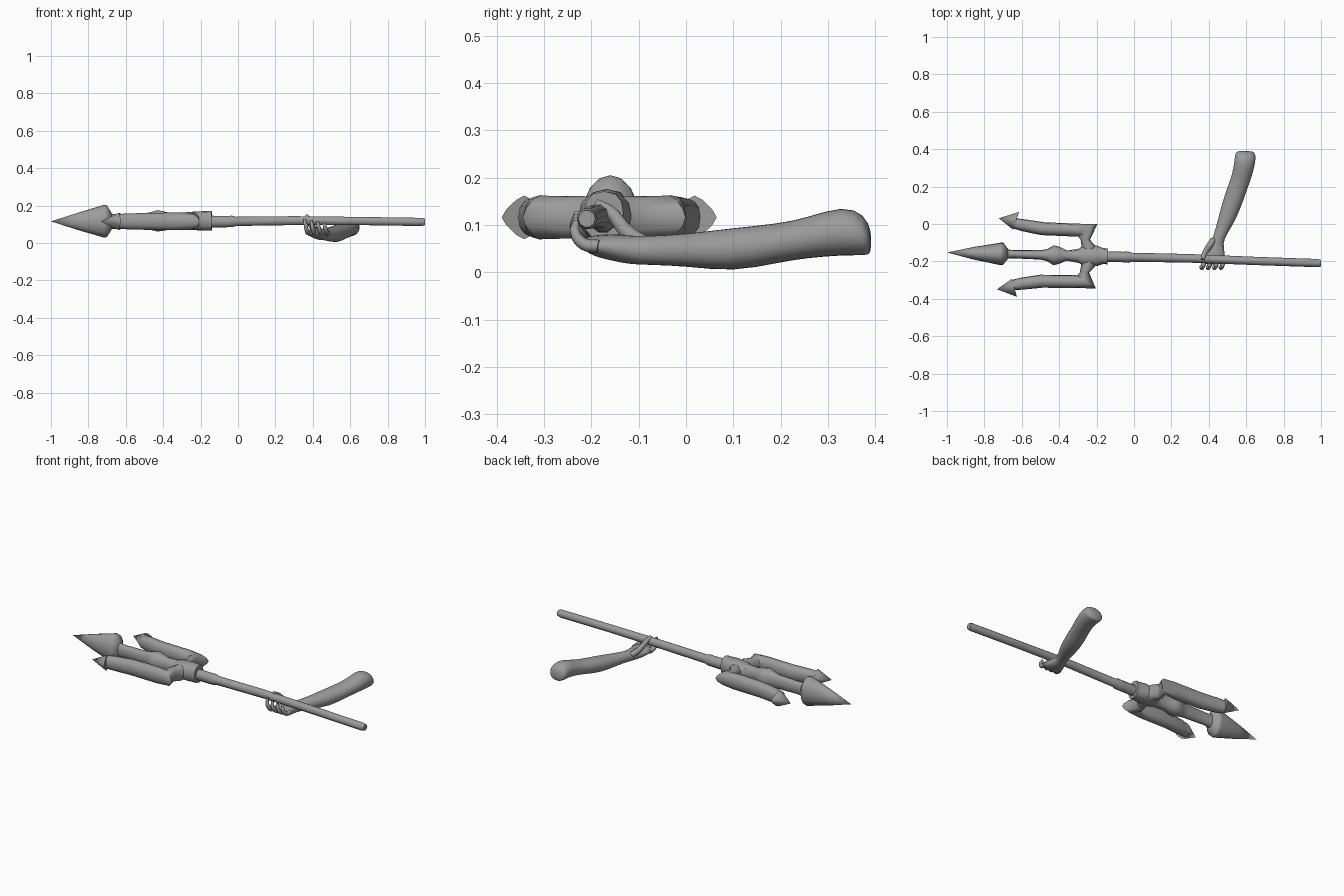
import bpy, bmesh, math
from mathutils import Matrix, Vector

if "Cube" in bpy.data.objects:
    bpy.data.objects.remove(bpy.data.objects["Cube"])

# local trident frame: x along the shaft, y across the prongs
TRIDENT = Matrix.Translation((0, -0.178, 0.116)) @ Matrix.Rotation(-0.0255, 4, 'Z')

GREY = bpy.data.materials.new("dark_grey")
GREY.diffuse_color = (0.33, 0.33, 0.33, 1)
GREY.use_nodes = True
GREY.node_tree.nodes["Principled BSDF"].inputs["Base Color"].default_value = GREY.diffuse_color


def loft(name, sections, n=12, power=1.0, matrix=Matrix(), angle=50):
    """Each section: x1, y1, x2, y2 (ends of its width), centre z, half height,
    and optionally its own power (below 1 is boxy, above 1 is diamond-like)."""
    bm = bmesh.new()
    rings = []
    for x1, y1, x2, y2, zc, hz, *own in sections:
        p, q = Vector((x1, y1, zc)), Vector((x2, y2, zc))
        mid, half = (p + q) / 2, (q - p) / 2
        e = own[0] if own else power
        ring = []
        for i in range(n):
            a = 2 * math.pi * i / n
            c, s = math.cos(a), math.sin(a)
            c = math.copysign(abs(c) ** e, c)
            s = math.copysign(abs(s) ** e, s)
            ring.append(bm.verts.new(mid + half * c + Vector((0, 0, hz * s))))
        rings.append(ring)
    for a, b in zip(rings, rings[1:]):
        for i in range(n):
            j = (i + 1) % n
            bm.faces.new((a[i], a[j], b[j], b[i]))
    bm.faces.new(rings[0])
    bm.faces.new(rings[-1])
    bmesh.ops.transform(bm, matrix=matrix, verts=bm.verts)
    bmesh.ops.remove_doubles(bm, verts=bm.verts, dist=0.0005)
    bmesh.ops.recalc_face_normals(bm, faces=bm.faces)
    me = bpy.data.meshes.new(name)
    bm.to_mesh(me)
    bm.free()
    me.materials.append(GREY)
    ob = bpy.data.objects.new(name, me)
    bpy.context.collection.objects.link(ob)
    bpy.ops.object.select_all(action='DESELECT')
    ob.select_set(True)
    bpy.context.view_layer.objects.active = ob
    bpy.ops.object.shade_smooth_by_angle(angle=math.radians(angle))
    return ob


def straight(profile):
    """Sections along x from (x, y centre, half width, z centre, half height)."""
    return [(x, y - w, x, y + w, z, h) for x, y, w, z, h in profile]


def finger(name, points, radius):
    cu = bpy.data.curves.new(name, 'CURVE')
    cu.dimensions = '3D'
    cu.bevel_depth = radius
    cu.bevel_resolution = 2
    cu.resolution_u = 5
    cu.use_fill_caps = True
    cu.materials.append(GREY)
    sp = cu.splines.new('BEZIER')
    sp.bezier_points.add(len(points) - 1)
    for i, (bp, co) in enumerate(zip(sp.bezier_points, points)):
        bp.co = co
        bp.handle_left_type = bp.handle_right_type = 'AUTO'
        bp.radius = 1.1 - 0.5 * (i / (len(points) - 1)) ** 2
    bpy.context.collection.objects.link(bpy.data.objects.new(name, cu))


# shaft with ferrule
loft("shaft", straight([
    (-0.16, 0, .028, -.001, .033), (-0.06, 0, .028, -.001, .032),
    (-0.03, 0, .030, 0, .032), (-0.01, 0, .024, 0, .026),
    (0.30, .002, .023, .004, .025), (0.65, -.003, .022, .002, .023),
    (0.98, -.006, .022, -.003, .023), (1.0, -.006, .018, -.003, .018)]),
    10, matrix=TRIDENT)

# socket joining the prongs
loft("socket", straight([
    (-0.30, .002, .034, 0, .042), (-0.27, .002, .056, .002, .048),
    (-0.20, .002, .055, .003, .051), (-0.165, .002, .043, .003, .052),
    (-0.14, .001, .042, .003, .052)]), 12, 0.8, TRIDENT)

# middle prong with bulge
loft("middle_prong", straight([
    (-0.72, 0, .028, 0, .045), (-0.64, 0, .022, 0, .038),
    (-0.50, 0, .025, 0, .042), (-0.465, 0, .032, .002, .048),
    (-0.43, 0, .053, .003, .057), (-0.40, 0, .046, .002, .052),
    (-0.36, 0, .027, 0, .044), (-0.27, 0, .042, 0, .045)]), 12, 0.9, TRIDENT, 65)
loft("middle_spearhead", straight([
    (-1.0, 0, 0, 0, 0), (-0.86, 0, .033, 0, .045), (-0.715, 0, .060, .001, .088),
    (-0.70, 0, .060, .001, .084), (-0.675, 0, .028, 0, .042)]), 16, 1, TRIDENT, 60)

# barbed side prongs, mirrored across the shaft
side = [(-.285, .00, -.195, .00, 0, .043), (-.282, .055, -.205, .052, 0, .045),
        (-.288, .088, -.238, .088, 0, .045), (-.302, .104, -.200, .172, 0, .046, 1.35),
        (-.335, .103, -.305, .172, 0, .047), (-.50, .106, -.485, .175, 0, .045),
        (-.60, .124, -.59, .188, 0, .042), (-.648, .137, -.632, .192, 0, .038),
        (-.652, .133, -.620, .227, 0, .046, 1.5), (-.728, .190, -.728, .190, 0, 0)]
for tag, s in (("back", 1), ("front", -1)):
    loft("side_prong_" + tag,
         [(a, b * s, c, d * s, *rest) for a, b, c, d, *rest in side],
         12, 0.85, TRIDENT, 65)

# forearm tapering into the palm
arm = loft("forearm_and_palm", [
    (.558, .394, .637, .389, .062, .024), (.539, .380, .652, .376, .079, .045),
    (.536, .335, .652, .330, .089, .054), (.523, .262, .630, .250, .073, .044),
    (.501, .205, .608, .190, .062, .042), (.469, .110, .574, .090, .047, .048),
    (.444, .010, .531, -.005, .047, .035), (.421, -.078, .477, -.085, .046, .031),
    (.395, -.118, .482, -.122, .047, .031), (.372, -.155, .486, -.160, .053, .029),
    (.362, -.195, .484, -.195, .056, .023), (.366, -.218, .478, -.218, .060, .013)],
    14, 0.95, angle=80)
sub = arm.modifiers.new("round", 'SUBSURF')
sub.levels = sub.render_levels = 1

# four fingers wrapped round the shaft
for i in range(4):
    x, top = .358 + .034 * i, .128 - .007 * i
    finger("finger_%d" % (i + 1), [
        (x + .018, -.185, .055), (x + .013, -.216, .060),
        (x + .005, -.235, .088), (x - .001, -.229, top)], .0125)

# thumb
finger("thumb", [(.425, -.085, .058), (.398, -.125, .086),
                 (.376, -.160, .128), (.368, -.190, .146)], .016)
